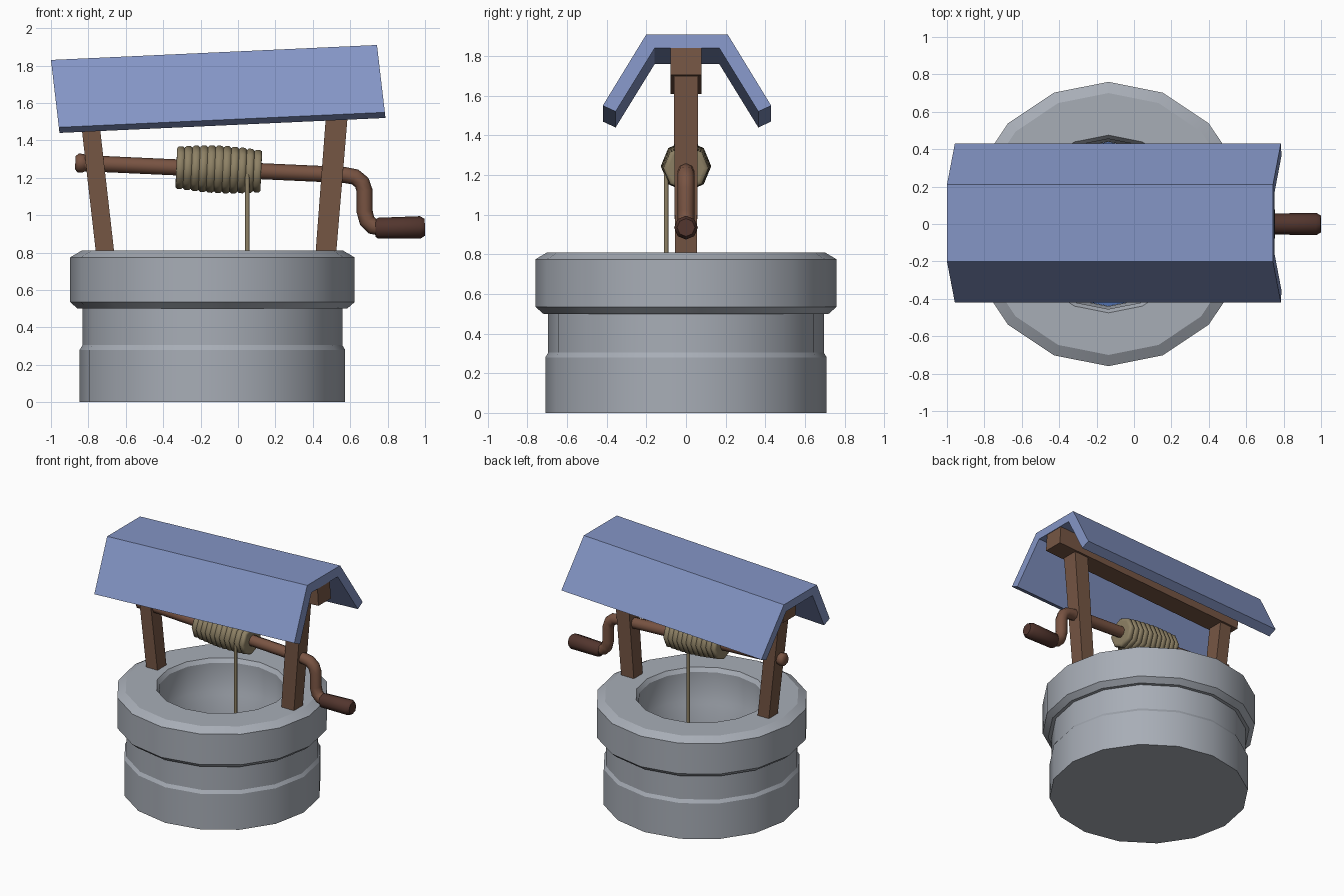
import bpy, bmesh, math
from mathutils import Vector

cube = bpy.data.objects.get("Cube")
if cube:
    bpy.data.objects.remove(cube, do_unlink=True)


def material(name, rgb):
    m = bpy.data.materials.new(name)
    m.use_nodes = True
    m.diffuse_color = (*rgb, 1)
    m.node_tree.nodes["Principled BSDF"].inputs["Base Color"].default_value = (*rgb, 1)
    return m


stone = material("grey stone", (0.39, 0.42, 0.47))
blue = material("blue roof", (0.23, 0.30, 0.56))
wood = material("brown wood", (0.18, 0.093, 0.058))
rod = material("red brown rod", (0.19, 0.088, 0.055))
dark = material("dark brown grip", (0.085, 0.036, 0.027))
rope = material("tan rope", (0.27, 0.22, 0.13))
water_blue = material("water blue", (0.08, 0.16, 0.42))


def loft(name, rings, mat, smooth=False):
    """Bridge equal rings of points and cap both ends."""
    bm = bmesh.new()
    loops = [[bm.verts.new(p) for p in ring] for ring in rings]
    n = len(loops[0])
    for a, b in zip(loops, loops[1:]):
        for i in range(n):
            j = (i + 1) % n
            bm.faces.new((a[i], a[j], b[j], b[i]))
    bm.faces.new(loops[0])
    bm.faces.new(loops[-1])
    bmesh.ops.recalc_face_normals(bm, faces=bm.faces)
    mesh = bpy.data.meshes.new(name)
    bm.to_mesh(mesh)
    bm.free()
    mesh.materials.append(mat)
    ob = bpy.data.objects.new(name, mesh)
    bpy.context.collection.objects.link(ob)
    if smooth:
        bpy.ops.object.select_all(action='DESELECT')
        ob.select_set(True)
        bpy.context.view_layer.objects.active = ob
        bpy.ops.object.shade_smooth_by_angle(angle=math.radians(50 if n < 10 else 30))
    return ob


def lathe(name, profile, origin, axis, sides, mat):
    """Turn (radius, distance) pairs around an axis."""
    turn = Vector(axis).to_track_quat('Z', 'Y')
    rings = []
    for r, h in profile:
        angles = [math.tau * i / sides for i in range(sides)]
        rings.append([Vector(origin) + turn @ Vector((r * math.cos(a), r * math.sin(a), h))
                      for a in angles])
    return loft(name, rings, mat, True)


def box_ring(x, y, z, hx, hy):
    return [(x + sx * hx, y + sy * hy, z) for sx, sy in ((-1, -1), (1, -1), (1, 1), (-1, 1))]


# Stone well: outer wall, overhanging rim, inner shaft
WELL = (-0.137, 0, 0)
UP = (0, 0, 1)
lathe("well_wall", [(0.71, 0), (0.71, 0.28), (0.695, 0.305), (0.695, 0.5), (0.72, 0.5),
                    (0.76, 0.535), (0.76, 0.775), (0.70, 0.81), (0.475, 0.81), (0.455, 0.78),
                    (0.455, 0.56), (0.44, 0.53), (0.44, 0.1)], WELL, UP, 16, stone)
lathe("water", [(0.439, 0.11), (0.439, 0.15)], WELL, UP, 16, water_blue)

# Leaning posts
loft("right_post", [box_ring(-0.705, 0, 0.75, 0.049, 0.055),
                    box_ring(-0.809, 0, 1.66, 0.049, 0.062)], wood)
loft("left_post", [box_ring(0.466, 0, 0.75, 0.055, 0.055),
                   box_ring(0.545, 0, 1.74, 0.059, 0.062)], wood)

# Ridge beam
def beam_end(x, z):
    return [(x, -0.077, z), (x, 0.077, z), (x - 0.01, 0.077, z + 0.15), (x - 0.01, -0.077, z + 0.15)]

loft("ridge_beam", [beam_end(-0.9, 1.61), beam_end(0.755, 1.705)], wood)

# Roof: folded slab with slanted ends, rising toward the crank
half = [(0.425, 1.47), (0.205, 1.83), ]
inner = [(0.36, 1.44), (0.163, 1.76)]
section = half + [(-y, z) for y, z in reversed(half)] + [(-y, z) for y, z in inner] + inner[::-1]
near = [Vector((-1 + (1.83 - z) * 0.117, y + 0.005, z)) for y, z in section]
loft("roof", [near, [p + Vector((1.743, 0, 0.08)) for p in near]], blue)

# Axle and cranked arm as one bent rod
curve = bpy.data.curves.new("crank_axle", 'CURVE')
curve.dimensions = '3D'
curve.bevel_depth = 0.043
curve.bevel_resolution = 2
curve.use_fill_caps = True
spline = curve.splines.new('POLY')
path = [(-0.86, 1.28), (0.57, 1.215), (0.625, 1.205), (0.662, 1.175), (0.677, 1.13),
        (0.677, 1.02), (0.69, 0.97), (0.72, 0.94), (0.78, 0.93)]
spline.points.add(len(path) - 1)
for point, (x, z) in zip(spline.points, path):
    point.co = (x, 0, z, 1)
spline.use_smooth = True
axle = bpy.data.objects.new("crank_axle", curve)
curve.materials.append(rod)
bpy.context.collection.objects.link(axle)

# Axle end knob and crank grip
AXIS = Vector((1, 0, -0.045)).normalized()
lathe("axle_knob", [(0.035, 0), (0.05, 0.015), (0.05, 0.04), (0.042, 0.055)],
      (-0.87, 0, 1.28), AXIS, 8, rod)
lathe("crank_grip", [(0.045, 0), (0.056, 0.015), (0.06, 0.24), (0.045, 0.265)],
      (0.734, 0, 0.93), (1, 0, 0.02), 8, dark)

# Wound rope with ridged turns, swelling slightly in the middle
TURNS, LENGTH = 11, 0.455
coil = [(0.09, 0)]
for i in range(TURNS):
    swell = 0.112 + 0.015 * math.sin(math.pi * (i + 0.5) / TURNS)
    for r, t in ((-0.008, 0.02), (0, 0.25), (0, 0.75), (-0.008, 0.98)):
        coil.append((swell + r, (i + t) * LENGTH / TURNS))
coil.append((0.09, LENGTH))
lathe("rope_coil", coil, (-0.33, 0, 1.255), AXIS, 8, rope)

# Hanging rope
lathe("hanging_rope", [(0.012, 0.12), (0.012, 1.22)], (0.05, -0.1, 0), UP, 8, rope)
